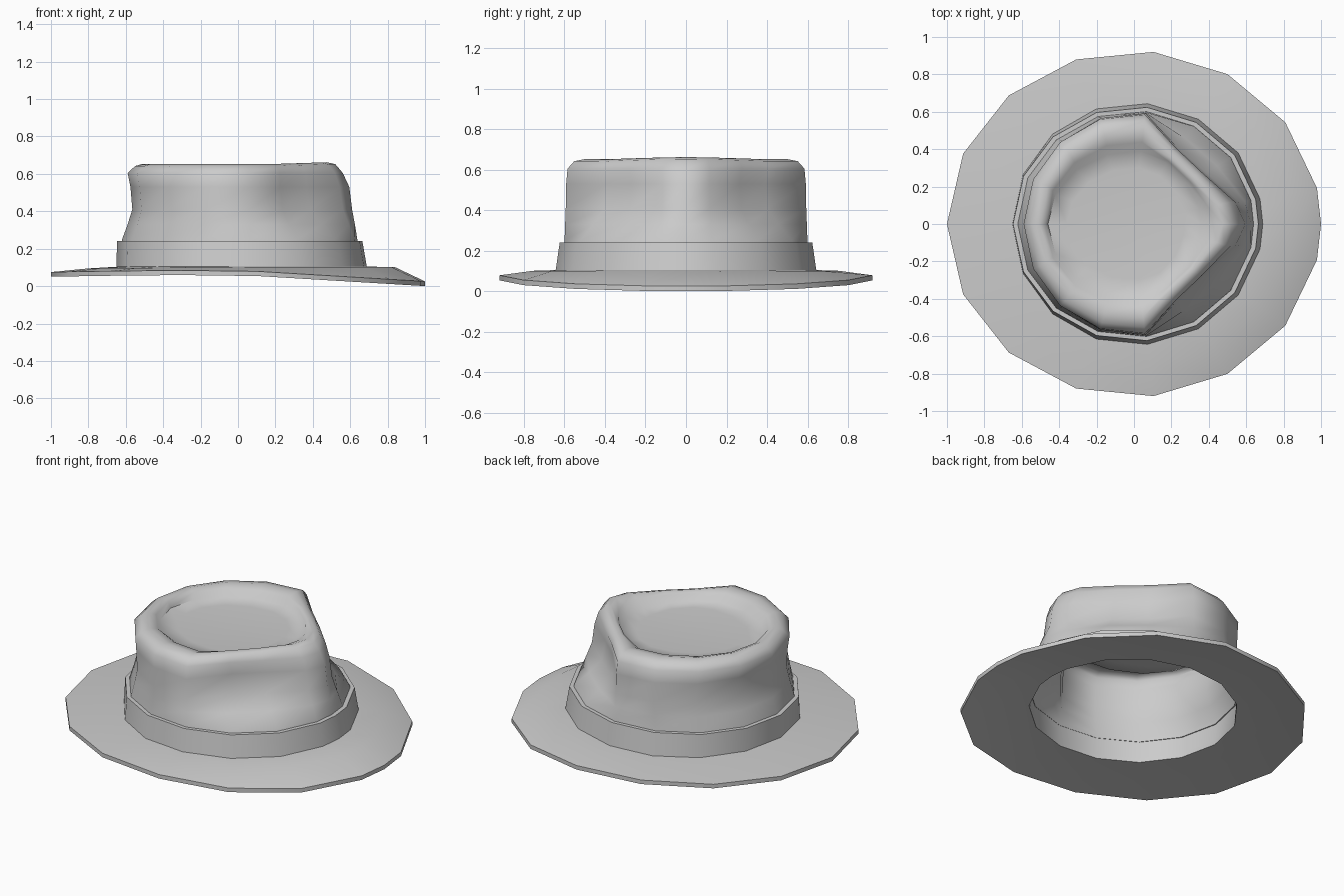
import bpy, bmesh, math

if "Cube" in bpy.data.objects:
    bpy.data.objects.remove(bpy.data.objects["Cube"])

# 15 even sides plus one extra point at the very front of the +x nose
ANGLES = [0.0] + [math.radians(12 + 24 * i) for i in range(15)]
N = len(ANGLES)


def ring(front, back, side, z, dent=1.0):
    """Oval; dent pulls in the pinched corners at +x, and slightly the nose sides."""
    pts = []
    for i, a in enumerate(ANGLES):
        k = dent if i in (2, 3, 13, 14) else dent ** 0.25 if i in (1, 15) else 1.0
        c = math.cos(a)
        x, y = c * (front if c > 0 else back) * k, math.sin(a) * side * k
        pts.append((x, y, z(x) if callable(z) else z))
    return pts


def loft(name, rings, closed=False, cap=None, thickness=0, angle=40):
    bm = bmesh.new()
    loops = [[bm.verts.new(p) for p in r] for r in rings]
    pairs = list(zip(loops, loops[1:]))
    if closed:
        pairs.append((loops[-1], loops[0]))
    for lo, hi in pairs:
        for i in range(N):
            j = (i + 1) % N
            bm.faces.new((lo[i], lo[j], hi[j], hi[i]))
    if cap:
        tip = bm.verts.new(cap)
        for i in range(N):
            bm.faces.new((loops[-1][i], loops[-1][(i + 1) % N], tip))
    if closed:
        bmesh.ops.recalc_face_normals(bm, faces=bm.faces)
    me = bpy.data.meshes.new(name)
    bm.to_mesh(me)
    bm.free()
    ob = bpy.data.objects.new(name, me)
    bpy.context.collection.objects.link(ob)
    bpy.ops.object.select_all(action='DESELECT')
    ob.select_set(True)
    bpy.context.view_layer.objects.active = ob
    if thickness:
        m = ob.modifiers.new("shell", 'SOLIDIFY')
        m.thickness = thickness
        m.offset = -1
        bpy.ops.object.modifier_apply(modifier=m.name)
    bpy.ops.object.shade_smooth_by_angle(angle=math.radians(angle))
    return ob


# Brim, drooping towards +x
def edge_top(x):
    return 0.085 - 0.06 * max(0, x) - 0.01 * min(0, x) ** 2


def edge_bottom(x):
    return edge_top(x) - 0.025


loft("brim", [
    ring(0.60, 0.59, 0.57, 0.107),
    ring(0.84, 0.80, 0.76, lambda x: 0.101 + 0.008 * min(0, x)),
    ring(1.0, 1.0, 0.925, edge_top),
    ring(1.0, 1.0, 0.925, edge_bottom),
    ring(0.84, 0.80, 0.76, lambda x: 0.075 - 0.03 * max(0, x)),
    ring(0.60, 0.59, 0.57, 0.082),
], closed=True)

# Hat band
loft("hat_band", [
    ring(0.69, 0.65, 0.648, 0.097),
    ring(0.665, 0.647, 0.627, 0.24),
    ring(0.61, 0.60, 0.575, 0.24),
    ring(0.60, 0.59, 0.57, 0.097),
], closed=True)


# Pinched crown with sunken top: front, back, side, height, dent
def lifted(z, lift):
    return lambda x: z + lift * max(0, min(1, (x - 0.2) / 0.3))


profile = [
    (0.642, 0.625, 0.607, 0.22, 1.0, 0),
    (0.638, 0.62, 0.603, 0.25, 1.0, 0),
    (0.625, 0.59, 0.60, 0.33, 0.88, 0),
    (0.61, 0.565, 0.597, 0.41, 0.78, 0),
    (0.595, 0.575, 0.595, 0.53, 0.76, 0),
    (0.56, 0.59, 0.588, 0.605, 0.80, 0),
    (0.52, 0.55, 0.555, 0.642, 0.81, 0.01),
    (0.475, 0.51, 0.50, 0.653, 0.82, 0.01),
    (0.42, 0.475, 0.44, 0.639, 0.88, 0.005),
    (0.36, 0.46, 0.39, 0.603, 0.96, 0),
    (0.27, 0.36, 0.30, 0.596, 1.0, 0),
]
loft("crown",
     [ring(f, b, s, lifted(z, u), d) for f, b, s, z, d, u in profile],
     cap=(-0.04, 0, 0.594), thickness=0.035, angle=60)
